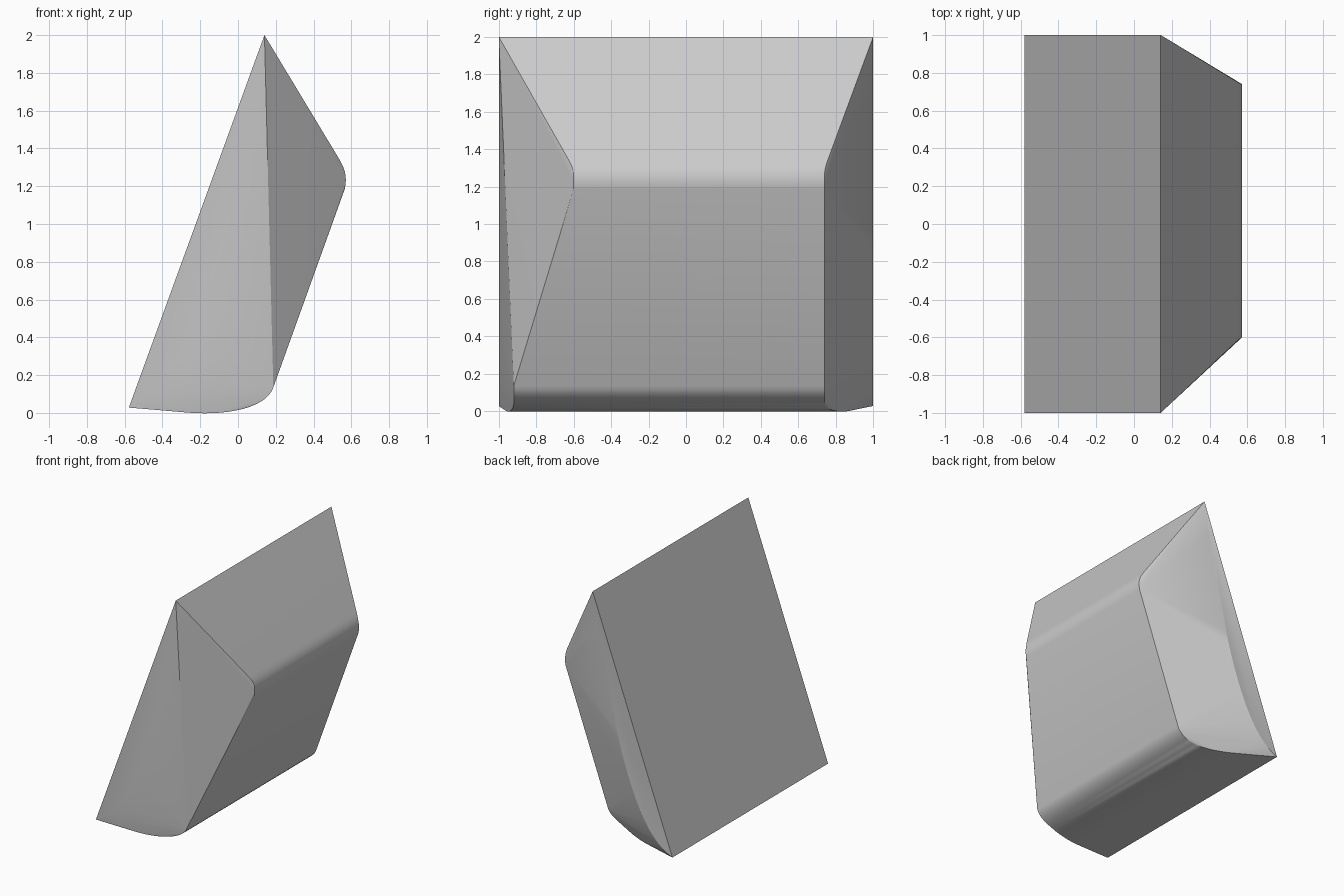
import bpy, bmesh, math

cube = bpy.data.objects.get("Cube")
if cube:
    bpy.data.objects.remove(cube, do_unlink=True)

# Single light grey finish
grey = bpy.data.materials.new("light_grey")
grey.use_nodes = True
color = (0.6, 0.6, 0.6, 1)
grey.diffuse_color = color
grey.node_tree.nodes["Principled BSDF"].inputs["Base Color"].default_value = color


def bezier(a, b, c, d, steps):
    """Sample a cubic curve in the x-z plane."""
    pts = []
    for i in range(steps + 1):
        t = i / steps
        u = 1 - t
        w = (u**3, 3 * u * u * t, 3 * u * t * t, t**3)
        pts.append(tuple(sum(k * p[n] for k, p in zip(w, (a, b, c, d))) for n in (0, 1)))
    return pts


# Side profile: slanted panel from foot to peak, rounded shoulder and heel
foot, peak = (-0.578, 0.028), (0.14, 2.0)
shoulder = bezier((0.535, 1.345), (0.565, 1.295), (0.58, 1.25), (0.565, 1.185), 8)
heel = bezier((0.187, 0.135), (0.15, 0.02), (-0.08, -0.02), (-0.3, 0.005), 16)
rim = bezier(foot, (-0.22, 0.16), (-0.04, 0.95), peak, 24)

points = []
# Flat bowed side edges of the panel
for x, z in rim:
    points += [(x, -1, z), (x, 1, z)]
# Shoulder ends taper towards the peak
for x, z in shoulder:
    t = min(1, (x - peak[0]) / 0.425)
    points += [(x, -1 + 0.4 * t, z), (x, 1 - 0.26 * t, z)]
# Heel ends widen towards the foot
for x, z in heel:
    t = min(1, (x - foot[0]) / 0.63)
    points += [(x, -1 + 0.08 * t, z), (x, 1 - 0.26 * t, z)]

# Skin the wedge as one convex shell
bm = bmesh.new()
for p in points:
    bm.verts.new(p)
hull = bmesh.ops.convex_hull(bm, input=bm.verts[:], use_existing_faces=False)
loose = [v for v in bm.verts if not v.link_faces]
bmesh.ops.delete(bm, geom=loose, context="VERTS")
bmesh.ops.dissolve_limit(bm, angle_limit=math.radians(0.3), verts=bm.verts[:], edges=bm.edges[:])
bmesh.ops.recalc_face_normals(bm, faces=bm.faces[:])

mesh = bpy.data.meshes.new("wedge_housing")
bm.to_mesh(mesh)
bm.free()
mesh.materials.append(grey)
housing = bpy.data.objects.new("wedge_housing", mesh)
bpy.context.collection.objects.link(housing)
bpy.ops.object.select_all(action="DESELECT")
housing.select_set(True)
bpy.context.view_layer.objects.active = housing
bpy.ops.object.shade_smooth_by_angle(angle=math.radians(25))
